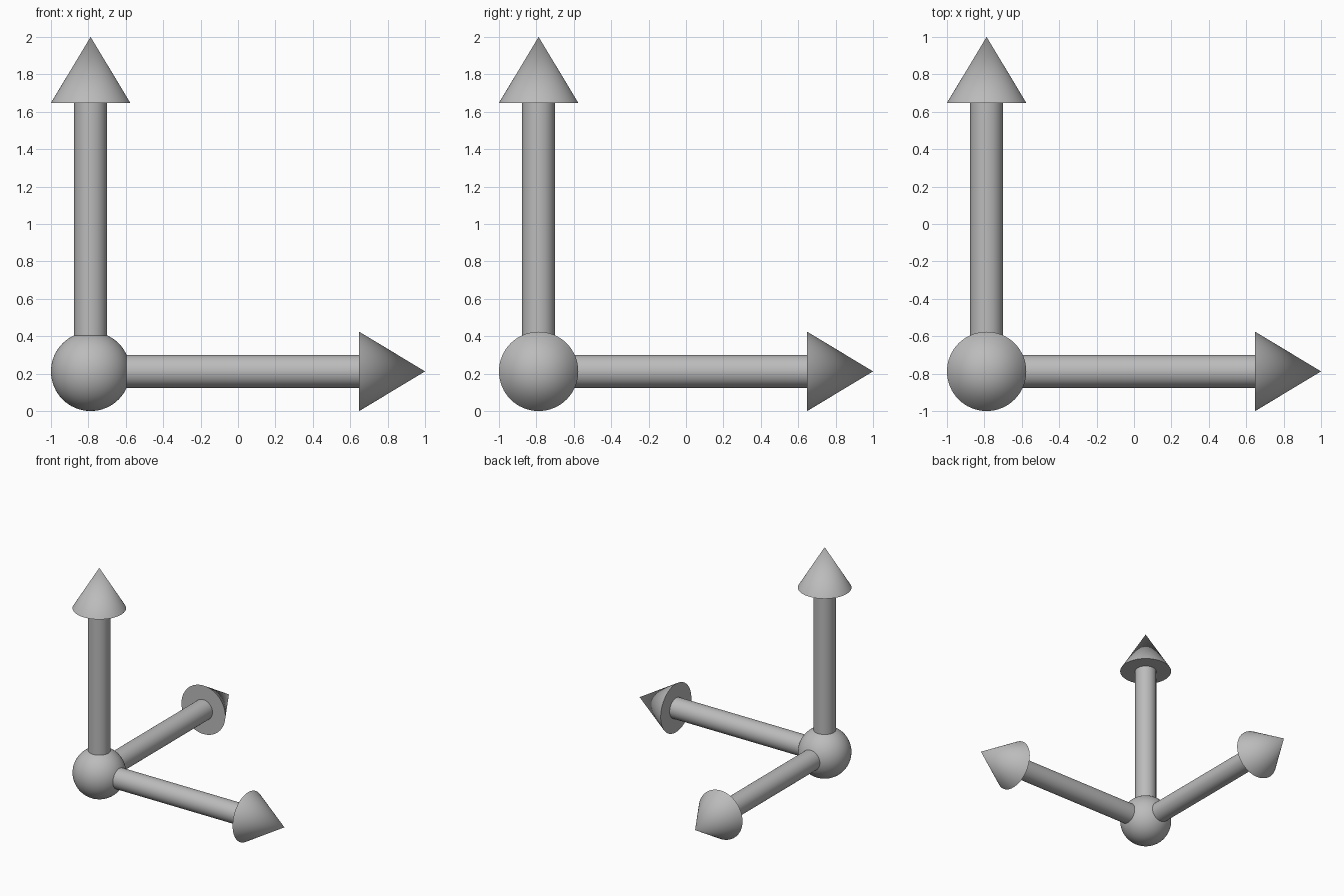
import bpy, math
from mathutils import Vector

cube = bpy.data.objects.get("Cube")
if cube:
    bpy.data.objects.remove(cube, do_unlink=True)

HUB = Vector((-0.788, -0.788, 0.212))   # where the three arrows meet
HUB_R, SHAFT_R, HEAD_R = 0.212, 0.088, 0.212
NECK, TIP = 1.436, 1.788                # distances from the hub centre

grey = bpy.data.materials.new("plain_grey")
grey.use_nodes = True
colour = (0.5, 0.5, 0.5, 1)
grey.diffuse_color = colour
grey.node_tree.nodes["Principled BSDF"].inputs["Base Color"].default_value = colour


def finish(name):
    """Name, colour and smooth the part just added."""
    part = bpy.context.object
    part.name = name
    part.data.materials.append(grey)
    bpy.ops.object.shade_smooth_by_angle(angle=math.radians(35))


# Ball at the origin of the arrows
bpy.ops.mesh.primitive_uv_sphere_add(segments=64, ring_count=32, radius=HUB_R, location=HUB)
finish("hub_ball")

# One shaft and one pointed head along each axis
arrows = {"side": Vector((1, 0, 0)), "back": Vector((0, 1, 0)), "up": Vector((0, 0, 1))}
for name, axis in arrows.items():
    turn = axis.to_track_quat("Z", "Y").to_euler()
    bpy.ops.mesh.primitive_cylinder_add(vertices=64, radius=SHAFT_R, depth=NECK,
                                        location=HUB + axis * NECK / 2, rotation=turn)
    finish(name + "_arrow_shaft")
    bpy.ops.mesh.primitive_cone_add(vertices=64, radius1=HEAD_R, radius2=0, depth=TIP - NECK,
                                    location=HUB + axis * (NECK + TIP) / 2, rotation=turn)
    finish(name + "_arrow_head")
